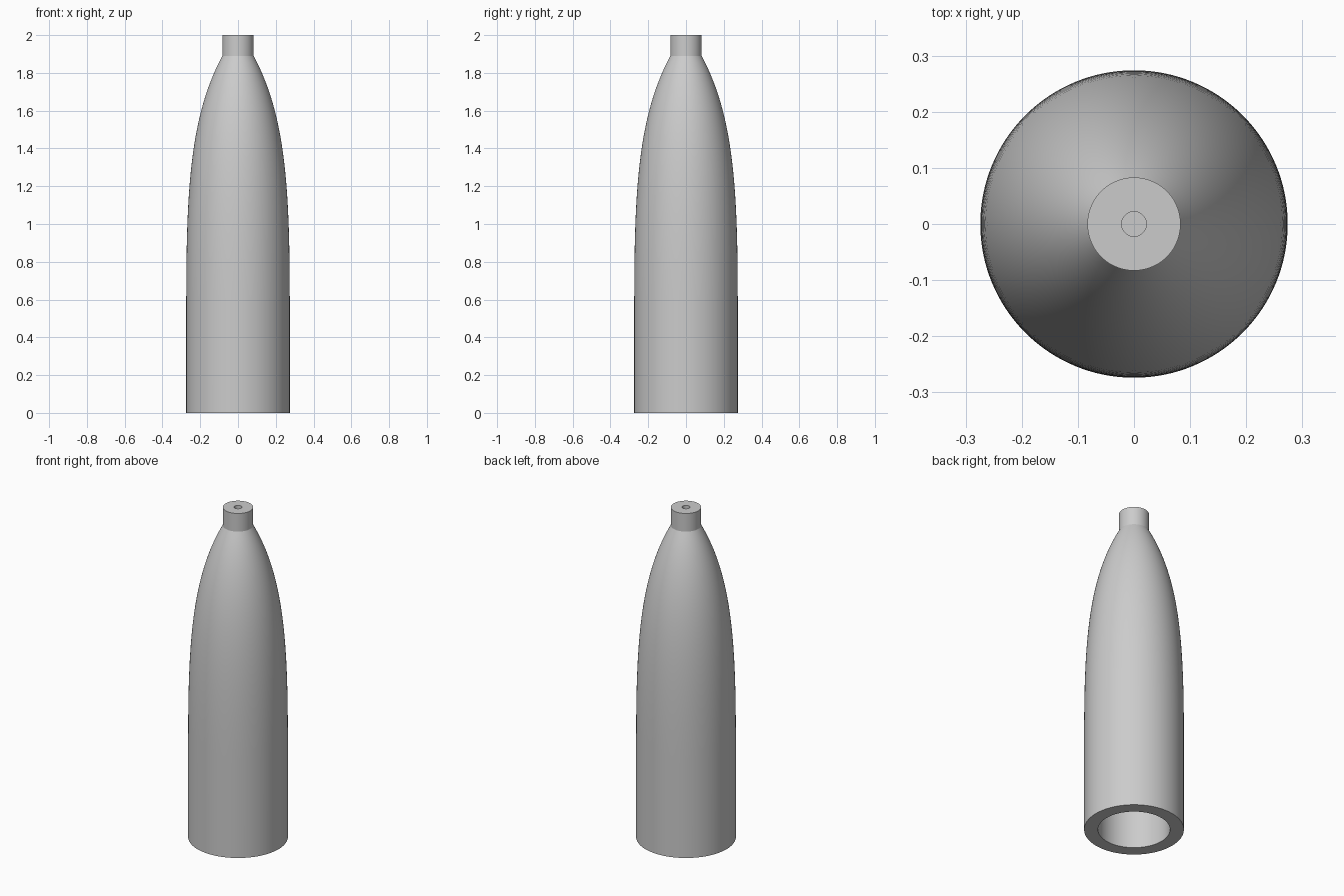
import bpy
import bmesh
import math
from mathutils import Vector
from mathutils.geometry import interpolate_bezier

cube = bpy.data.objects.get("Cube")
if cube:
    bpy.data.objects.remove(cube, do_unlink=True)

RADIUS, NECK, BORE, HOLE = 0.274, 0.083, 0.198, 0.022
SEGMENTS = 128

grey = bpy.data.materials.new("plain_grey")
grey.use_nodes = True
colour = (0.6, 0.6, 0.6, 1)
grey.diffuse_color = colour
grey.node_tree.nodes["Principled BSDF"].inputs["Base Color"].default_value = colour


def curve(start, handle_a, handle_b, end, count=28):
    """Points (radius, height) along one bezier."""
    return [tuple(p) for p in interpolate_bezier(
        Vector(start), Vector(handle_a), Vector(handle_b), Vector(end), count)]


def lathe(name, profile):
    """Revolve a radius/height profile about z."""
    bm = bmesh.new()
    verts = [bm.verts.new((r, 0, z)) for r, z in profile]
    edges = [bm.edges.new(pair) for pair in zip(verts, verts[1:])]
    bmesh.ops.spin(bm, geom=verts + edges, cent=(0, 0, 0), axis=(0, 0, 1),
                   angle=math.tau, steps=SEGMENTS)
    bmesh.ops.remove_doubles(bm, verts=bm.verts, dist=0.0001)
    bmesh.ops.recalc_face_normals(bm, faces=bm.faces)
    mesh = bpy.data.meshes.new(name)
    bm.to_mesh(mesh)
    bm.free()
    mesh.materials.append(grey)
    obj = bpy.data.objects.new(name, mesh)
    bpy.context.collection.objects.link(obj)
    bpy.ops.object.select_all(action='DESELECT')
    obj.select_set(True)
    bpy.context.view_layer.objects.active = obj
    bpy.ops.object.shade_smooth_by_angle(angle=math.radians(25))
    return obj


# Wide bore, closed under the nose
bore = [(BORE, 0)] + curve((BORE, 0.6), (BORE, 1.15), (0.18, 1.45), (0.07, 1.72))
# Straight wall running into the curved nose
outer = [(RADIUS, 0)] + curve((RADIUS, 0.6), (RADIUS, 1.2), (0.25, 1.58), (NECK, 1.89))
# Neck with a small blind hole in its flat top
neck = [(NECK, 2), (HOLE, 2), (HOLE, 1.89), (0, 1.89)]

lathe("hollow_body", [(0, 1.72)] + bore[::-1] + outer + neck)
